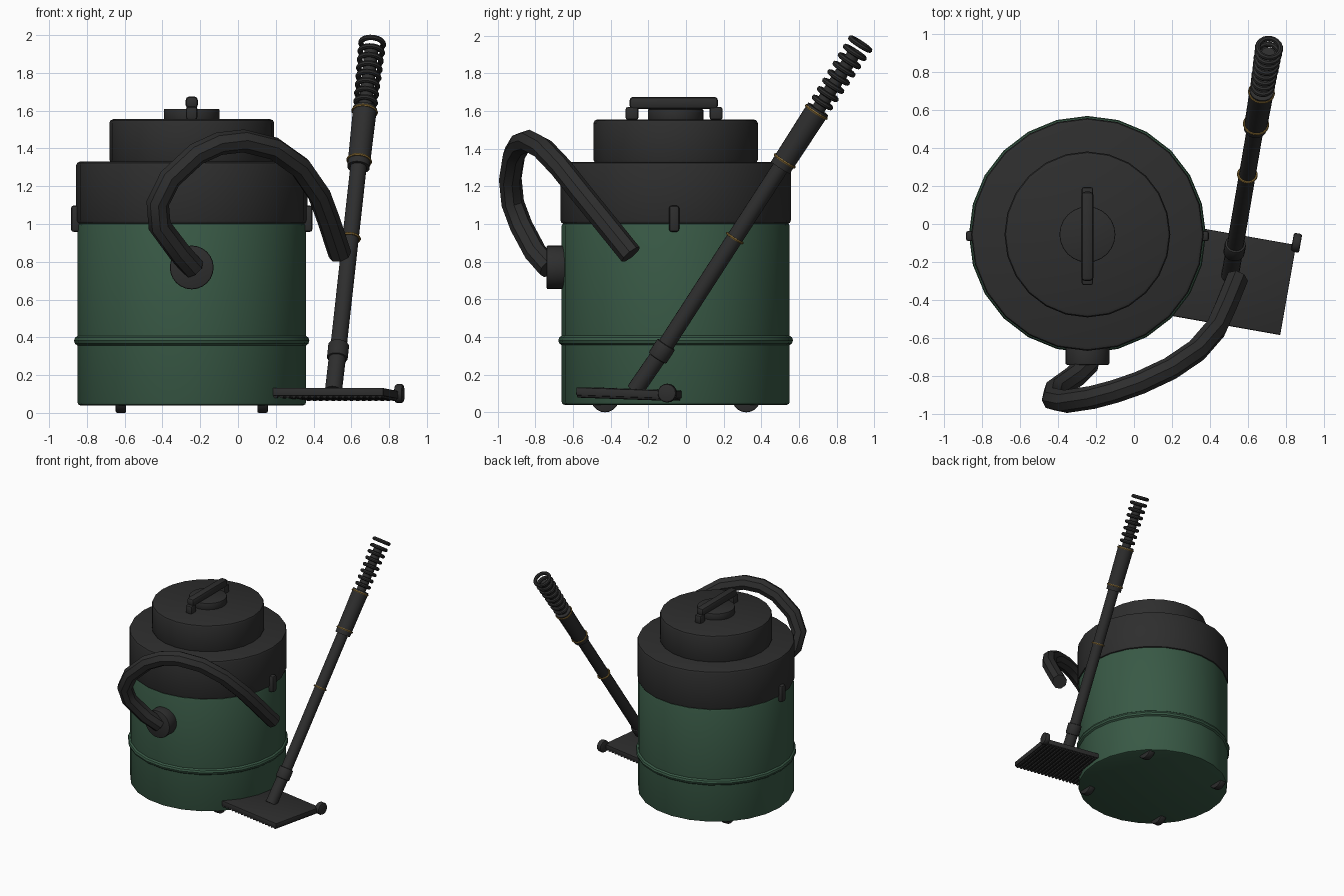
import bpy, math
from mathutils import Vector, Matrix

if "Cube" in bpy.data.objects:
    bpy.data.objects.remove(bpy.data.objects["Cube"])

CX, CY = -0.245, -0.055          # centre of the drum


def mat(name, rgb):
    m = bpy.data.materials.new(name)
    m.diffuse_color = (*rgb, 1)
    m.use_nodes = True
    m.node_tree.nodes["Principled BSDF"].inputs["Base Color"].default_value = m.diffuse_color
    return m


GREEN = mat("dark green", (0.040, 0.100, 0.060))
BLACK = mat("black plastic", (0.027, 0.027, 0.027))
GOLD = mat("brass", (0.25, 0.15, 0.035))


def finish(name, m, bevel=0.0, segs=2):
    o = bpy.context.object
    o.name = name
    o.data.materials.clear()
    o.data.materials.append(m)
    if bevel:
        b = o.modifiers.new("bevel", 'BEVEL')
        b.width, b.segments, b.limit_method = bevel, segs, 'ANGLE'
        b.angle_limit = math.radians(50)
        bpy.ops.object.modifier_apply(modifier="bevel")
    bpy.ops.object.shade_smooth_by_angle(angle=math.radians(35))
    return o


def rod(name, a, b, r, m=BLACK, sides=16, bevel=0.0, r2=None):
    """Cylinder or cone from point a to point b."""
    a, b = Vector(a), Vector(b)
    d = b - a
    bpy.ops.mesh.primitive_cone_add(
        vertices=sides, radius1=r, radius2=r if r2 is None else r2, depth=d.length,
        location=(a + b) / 2, rotation=d.to_track_quat('Z', 'Y').to_euler())
    return finish(name, m, bevel)


def drum(name, z0, z1, r, m=BLACK, sides=24, bevel=0.015):
    return rod(name, (CX, CY, z0), (CX, CY, z1), r, m, sides, bevel)


def ring(name, p, axis, major, minor, m=BLACK, n=20, k=8):
    bpy.ops.mesh.primitive_torus_add(
        major_segments=n, minor_segments=k, major_radius=major, minor_radius=minor,
        location=p, rotation=Vector(axis).to_track_quat('Z', 'Y').to_euler())
    return finish(name, m)


def box(name, centre, size, m=BLACK, bevel=0.01, matrix=None):
    bpy.ops.mesh.primitive_cube_add(size=1)
    o = bpy.context.object
    o.data.transform(Matrix.Translation(centre) @ Matrix.Diagonal((*size, 1)))
    if matrix:
        o.matrix_world = matrix
    return finish(name, m, bevel)


# Drum and motor lid
drum("tank", 0.04, 1.005, 0.605, GREEN)
drum("lid", 1.0, 1.33, 0.612, bevel=0.02)
drum("motor_cover", 1.32, 1.555, 0.436, bevel=0.02)
drum("top_knob", 1.55, 1.61, 0.147, bevel=0.006)
ring("tank_band", (CX, CY, 0.382), (0, 0, 1), 0.596, 0.027, GREEN, 24, 10)

# Carrying handle on the lid
box("handle_bar", (CX, CY - 0.01, 1.643), (0.065, 0.47, 0.065), bevel=0.02)
for i, y in enumerate((-0.287, 0.16)):
    box(f"handle_post_{i}", (CX, y, 1.587), (0.06, 0.068, 0.068), bevel=0.012)

# Side clips and wheels
for s, side in ((-1, "left"), (1, "right")):
    box(f"clip_{side}", (CX + s * 0.612, CY - 0.008, 1.028), (0.055, 0.055, 0.14), bevel=0.015)
    for t, end in ((-1, "front"), (1, "back")):
        x, y = CX + s * 0.375, CY + t * 0.375
        rod(f"wheel_{end}_{side}", (x - 0.028, y, 0.075), (x + 0.028, y, 0.075), 0.075,
            sides=20, bevel=0.008)

# Hose inlet
rod("hose_inlet", (CX, -0.63, 0.77), (CX, -0.74, 0.77), 0.116, sides=24, bevel=0.008)

# Hose, a coarse swept curve
path = [(-0.235, -0.725, 0.765), (-0.31, -0.80, 0.85), (-0.415, -0.875, 0.99),
        (-0.425, -0.92, 1.11), (-0.36, -0.933, 1.24), (-0.22, -0.912, 1.37),
        (-0.10, -0.88, 1.425), (0.03, -0.835, 1.44), (0.19, -0.76, 1.40),
        (0.33, -0.665, 1.30), (0.43, -0.55, 1.155), (0.48, -0.44, 1.02),
        (0.54, -0.293, 0.838)]
cu = bpy.data.curves.new("hose", 'CURVE')
cu.dimensions, cu.bevel_depth, cu.bevel_resolution, cu.use_fill_caps = '3D', 0.061, 2, True
sp = cu.splines.new('POLY')
sp.points.add(len(path) - 1)
for p, c in zip(sp.points, path):
    p.co = (*c, 1)
hose = bpy.data.objects.new("hose", cu)
bpy.context.collection.objects.link(hose)
bpy.ops.object.select_all(action='DESELECT')
hose.select_set(True)
bpy.context.view_layer.objects.active = hose
bpy.ops.object.convert(target='MESH')
finish("hose", BLACK)


# Wand: every piece lies on one leaning axis, addressed by height
def W(z):
    return Vector((0.53 + (z - 0.33) * 0.1108, -0.125 + (z - 0.33) * 0.646, z))


AXIS = W(1) - W(0)
rod("wand_neck", (0.505, -0.272, 0.115), W(0.30), 0.046)
rod("wand_collar", W(0.287), W(0.362), 0.056, bevel=0.008)
rod("wand_tube", W(0.34), W(1.34), 0.044)
rod("wand_sleeve", W(1.30), W(1.61), 0.060, r2=0.064)
for i, (z, r) in enumerate(((0.925, 0.048), (1.335, 0.062), (1.595, 0.064))):
    ring(f"brass_ring_{i}", W(z), AXIS, r, 0.007, GOLD, 20, 6)

# Ribbed grip
rod("grip_core", W(1.60), W(1.915), 0.036)
for i in range(8):
    ring(f"grip_rib_{i}", W(1.645 + i * 0.0443), AXIS, 0.051 + i * 0.0013, 0.0145)

# Floor nozzle, turned 10 degrees, with ridges underneath and a corner roller
N = (Matrix.Translation((0.515, -0.295, 0.103)) @ Matrix.Rotation(math.radians(-10), 4, 'Z')
     @ Matrix.Rotation(math.radians(-2), 4, 'X'))
box("nozzle_plate", (0, 0, 0), (0.60, 0.48, 0.042), bevel=0.005, matrix=N)
for i in range(18):
    x = -0.28 + i * 0.56 / 17
    rod(f"nozzle_ridge_{i}", N @ Vector((x, -0.235, -0.021)), N @ Vector((x, 0.235, -0.021)),
        0.012, sides=8)
rod("nozzle_roller", N @ Vector((0.278, 0.252, 0.008)), N @ Vector((0.322, 0.252, 0.008)),
    0.05, bevel=0.01)
